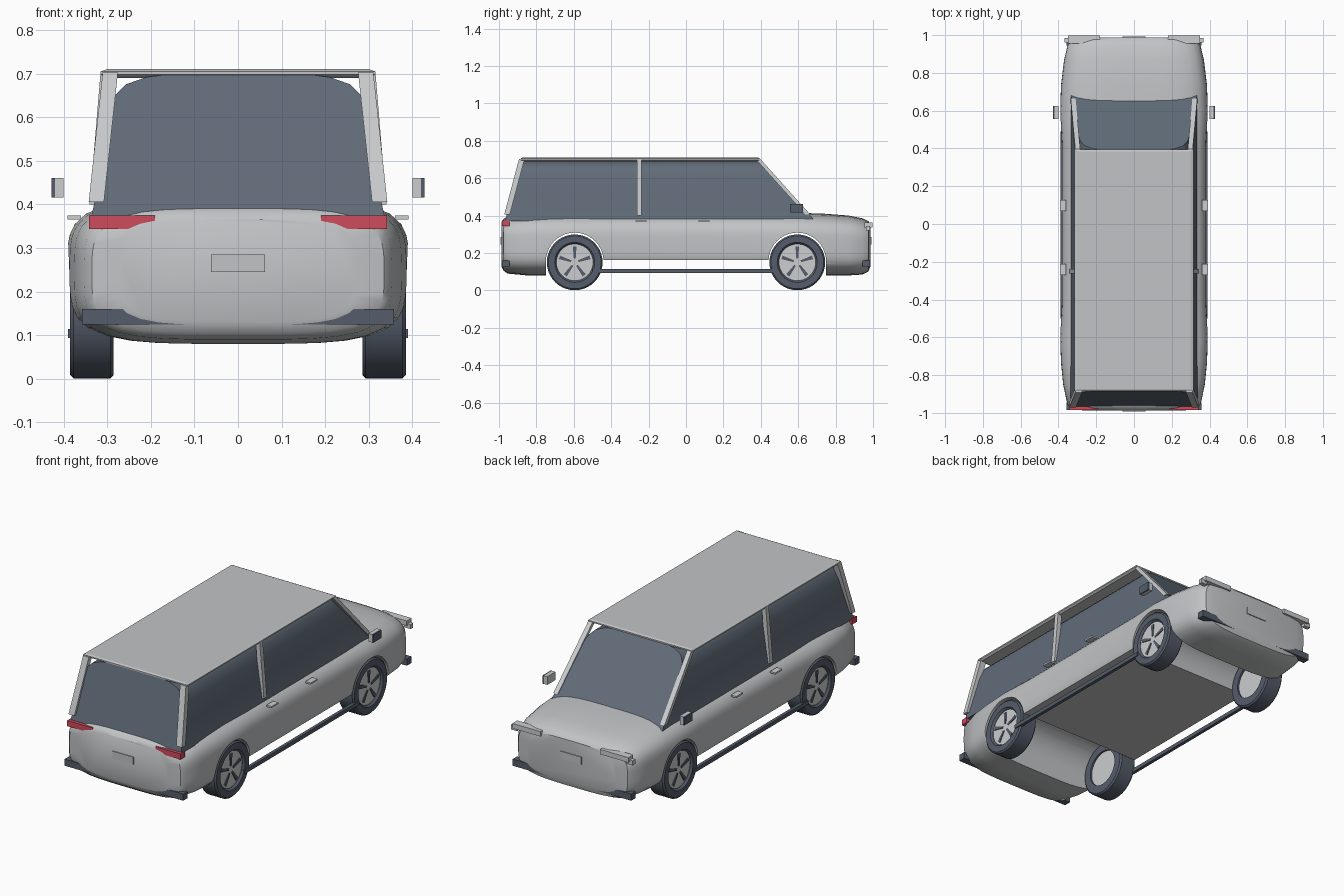
import bpy, bmesh, math
from mathutils import Matrix, Vector

if "Cube" in bpy.data.objects:
    bpy.data.objects.remove(bpy.data.objects["Cube"], do_unlink=True)


def material(name, rgb):
    m = bpy.data.materials.new(name)
    m.use_nodes = True
    m.diffuse_color = (*rgb, 1)
    m.node_tree.nodes["Principled BSDF"].inputs["Base Color"].default_value = (*rgb, 1)
    return m


PAINT = material("silver paint", (0.54, 0.55, 0.56))
TRIM = material("bright trim", (0.60, 0.61, 0.62))
GLASS = material("tinted glass", (0.12, 0.15, 0.19))
DARK = material("dark rubber", (0.09, 0.11, 0.145))
RED = material("red lamp", (0.62, 0.07, 0.11))


def build(name, bm, mat, smooth=False):
    bmesh.ops.recalc_face_normals(bm, faces=bm.faces)
    me = bpy.data.meshes.new(name)
    bm.to_mesh(me)
    bm.free()
    ob = bpy.data.objects.new(name, me)
    bpy.context.collection.objects.link(ob)
    me.materials.append(mat)
    if smooth:
        smooth_shade(ob)
    return ob


def activate(ob):
    bpy.ops.object.select_all(action='DESELECT')
    ob.select_set(True)
    bpy.context.view_layer.objects.active = ob


def smooth_shade(ob, angle=35):
    activate(ob)
    bpy.ops.object.shade_smooth_by_angle(angle=math.radians(angle))


def loft(name, rings, mat, closed=False, smooth=True):
    """Skin a list of equal-length point rings; cap the ends unless closed."""
    bm = bmesh.new()
    vs = [[bm.verts.new(p) for p in r] for r in rings]
    n = len(vs[0])
    pairs = list(zip(vs, vs[1:])) + ([(vs[-1], vs[0])] if closed else [])
    for a, b in pairs:
        for i in range(n):
            j = (i + 1) % n
            bm.faces.new((a[i], a[j], b[j], b[i]))
    if not closed:
        bm.faces.new(vs[0])
        bm.faces.new(vs[-1])
    return build(name, bm, mat, smooth)


def rect(cx, cy, z, wx, wy):
    return [(cx + sx * wx / 2, cy + sy * wy / 2, z)
            for sx, sy in ((-1, -1), (1, -1), (1, 1), (-1, 1))]


def box(name, x, y, z, mat):
    c = ((x[0] + x[1]) / 2, (y[0] + y[1]) / 2)
    w = (abs(x[1] - x[0]), abs(y[1] - y[0]))
    return loft(name, [rect(*c, h, *w) for h in z], mat, smooth=False)


def beam(name, p, q, wx, wy, mat):
    return loft(name, [rect(*p, wx, wy), rect(*q, wx, wy)], mat, smooth=False)


def lathe(name, profile, x_sign, y, z, mat, n=40):
    """Turn a closed (radius, x) profile about an axis parallel to x."""
    rings = []
    for i in range(n):
        a = 2 * math.pi * i / n
        rings.append([(x_sign * x, y + r * math.cos(a), z + r * math.sin(a))
                      for r, x in profile])
    return loft(name, rings, mat, closed=True)


def disc(name, x0, x1, r, y, z, mat, n=40):
    rings = [[(x, y + r * math.cos(2 * math.pi * i / n), z + r * math.sin(2 * math.pi * i / n))
              for i in range(n)] for x in (x0, x1)]
    return loft(name, rings, mat)


# Lower body: rounded sections along y (y, half width, bottom, top)
SECTIONS = [
    (-0.987, 0.27, 0.13, 0.365), (-0.975, 0.335, 0.105, 0.382), (-0.955, 0.353, 0.09, 0.395),
    (-0.85, 0.375, 0.08, 0.41), (-0.74, 0.386, 0.08, 0.413), (-0.6, 0.392, 0.08, 0.415),
    (-0.42, 0.382, 0.08, 0.415), (0.42, 0.382, 0.08, 0.415), (0.6, 0.392, 0.08, 0.415),
    (0.74, 0.386, 0.08, 0.41), (0.87, 0.37, 0.08, 0.40), (0.945, 0.352, 0.085, 0.385),
    (0.975, 0.33, 0.10, 0.37), (0.987, 0.27, 0.13, 0.355)]


def body_ring(y, w, zb, zt, n=48, power=4.0):
    pts = []
    for i in range(n):
        a = 2 * math.pi * (i + 0.5) / n
        c, s = math.cos(a), math.sin(a)
        k = (abs(c) ** power + abs(s) ** power) ** (-1 / power)
        pts.append((w * k * c, y, (zb + zt) / 2 + (zt - zb) / 2 * k * s))
    return pts


body = loft("lower_body", [body_ring(*s) for s in SECTIONS], PAINT, smooth=False)

# Wheel arches and raised floor cut through the body
WHEEL_Y, WHEEL_Z = 0.595, 0.15
cutters = [disc("arch_cutter", -0.6, 0.6, 0.154, s * WHEEL_Y, WHEEL_Z + 0.005, PAINT)
           for s in (-1, 1)]
cutters += [box("well_cutter", (-0.6, 0.6), (s * 0.45, s * 0.748), (0.0, 0.157), PAINT)
            for s in (-1, 1)]
cutters.append(box("floor_cutter", (-0.6, 0.6), (-0.52, 0.52), (-0.01, 0.162), PAINT))
for c in cutters:
    c.hide_render = True
    mod = body.modifiers.new("cut", 'BOOLEAN')
    mod.operation, mod.solver, mod.object = 'DIFFERENCE', 'EXACT', c
    activate(body)
    bpy.ops.object.modifier_apply(modifier=mod.name)
    bpy.data.objects.remove(c, do_unlink=True)
smooth_shade(body)

# Glasshouse narrowing to a rounded top, sloping at both ends
layers = []
for z, w in ((0.37, 0.337), (0.41, 0.328), (0.5, 0.314), (0.6, 0.299), (0.65, 0.282),
             (0.675, 0.258), (0.692, 0.21), (0.702, 0.13)):
    t = (z - 0.41) / 0.29
    y0, y1 = -0.957 + 0.075 * t, 0.655 - 0.265 * t
    layers.append(rect(0, (y0 + y1) / 2, z, 2 * w, y1 - y0))
loft("cabin_glass", layers, GLASS)

# Roof panel
loft("roof", [rect(0, -0.245, 0.69, 0.61, 1.25), rect(0, -0.245, 0.698, 0.63, 1.28),
              rect(0, -0.245, 0.705, 0.63, 1.28), rect(0, -0.245, 0.71, 0.60, 1.26)],
     PAINT, smooth=False)

for s, side in ((1, "left"), (-1, "right")):
    # Pillars
    beam(f"{side}_tail_pillar", (s * 0.325, -0.957, 0.405), (s * 0.293, -0.878, 0.702), 0.035, 0.03, TRIM)
    beam(f"{side}_middle_pillar", (s * 0.328, -0.25, 0.40), (s * 0.303, -0.25, 0.70), 0.025, 0.026, TRIM)
    beam(f"{side}_windscreen_pillar", (s * 0.322, 0.652, 0.405), (s * 0.298, 0.385, 0.702), 0.026, 0.026, TRIM)
    # Lamps
    box(f"{side}_tail_lamp", (s * 0.19, s * 0.342), (-0.984, -0.945), (0.344, 0.375), RED)
    box(f"{side}_head_lamp", (s * 0.18, s * 0.35), (0.955, 0.997), (0.335, 0.362), TRIM)
    box(f"{side}_corner_lamp", (s * 0.33, s * 0.368), (0.962, 0.985), (0.32, 0.345), TRIM)
    # Mirror with dark outer plate
    box(f"{side}_mirror", (s * 0.40, s * 0.42), (0.555, 0.625), (0.416, 0.461), TRIM)
    box(f"{side}_mirror_plate", (s * 0.42, s * 0.428), (0.555, 0.625), (0.416, 0.461), DARK)
    # Side rail and door handles
    box(f"{side}_side_rail", (s * 0.372, s * 0.39), (-0.50, 0.49), (0.093, 0.114), DARK)
    for i, y in enumerate((-0.24, 0.097)):
        box(f"{side}_door_handle_{i + 1}", (s * 0.36, s * 0.391), (y - 0.029, y + 0.029), (0.365, 0.374), TRIM)

    # Wheels: tyre, bright disc, five dark slots
    for e, end in ((-1, "tail"), (1, "nose")):
        y = e * WHEEL_Y
        tyre = [(0.098, 0.285), (0.141, 0.285), (0.149, 0.293), (0.149, 0.377),
                (0.141, 0.385), (0.107, 0.385), (0.098, 0.374)]
        lathe(f"{side}_{end}_tyre", tyre, s, y, WHEEL_Z, DARK)
        disc(f"{side}_{end}_rim", s * 0.295, s * 0.372, 0.099, y, WHEEL_Z, TRIM)
        bm = bmesh.new()
        for i in range(5):
            turn = Matrix.Rotation(2 * math.pi * i / 5, 4, 'X')
            geo = bmesh.ops.create_cube(bm, size=1)["verts"]
            for v in geo:
                taper = 0.010 if v.co.z < 0 else 0.020
                p = Vector((s * 0.372 + v.co.x * 0.008, v.co.y * taper, 0.053 + v.co.z * 0.066))
                v.co = turn @ p + Vector((0, y, WHEEL_Z))
        build(f"{side}_{end}_rim_slots", bm, DARK)

# Bumpers and number plates at both ends
for e, end in ((-1, "tail"), (1, "nose")):
    box(f"{end}_bumper", (-0.358, 0.358), (e * 0.945, e * 0.984), (0.124, 0.16), DARK)
    box(f"{end}_plate", (-0.062, 0.062), (e * 0.984, e * 0.992), (0.245, 0.285), PAINT)
